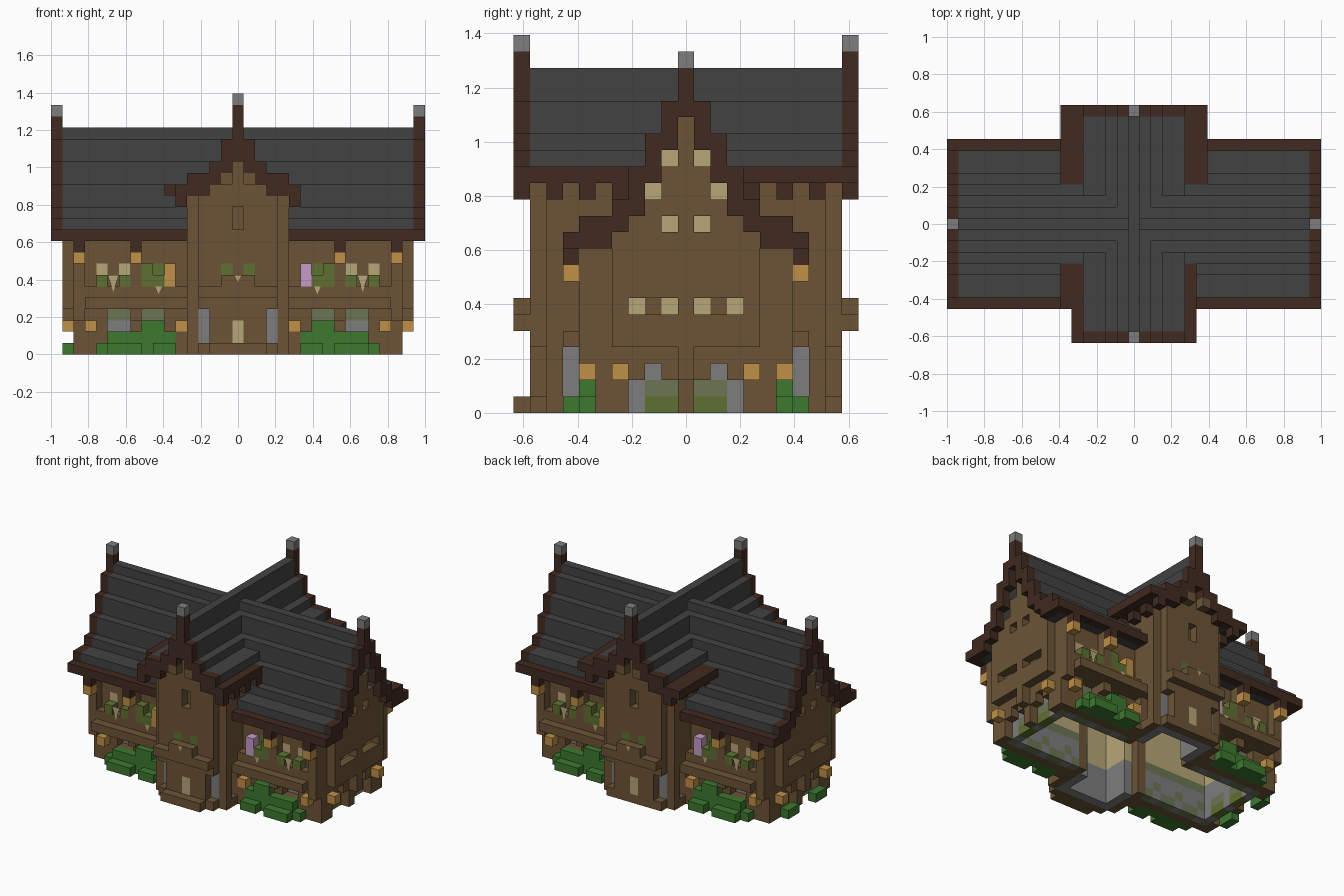
import bpy
import bmesh
from mathutils import Vector

cube = bpy.data.objects.get("Cube")
if cube:
    bpy.data.objects.remove(cube, do_unlink=True)

U = 2 / 33  # size of one block


def material(name, hexa):
    def lin(c):
        c /= 255
        return c / 12.92 if c < 0.04045 else ((c + 0.055) / 1.055) ** 2.4
    col = [lin(int(hexa[i:i + 2], 16)) for i in (0, 2, 4)] + [1]
    m = bpy.data.materials.new(name)
    m.diffuse_color = col
    m.use_nodes = True
    m.node_tree.nodes["Principled BSDF"].inputs["Base Color"].default_value = col
    return m


PALETTE = dict(slate="424242", dark_timber="412a20", timber="6c5436", pale_wood="b7a677",
               lantern="c09048", stone="7d7d7d", moss="6c7555", leaf="3d782f",
               ivy="5f7031", blossom="c69ac8")
MATS = {n: material(n, h) for n, h in PALETTE.items()}

cells = {}  # block position -> (part, colour)


def fill(part, mat, xs, ys, zs):
    """Fill inclusive block ranges; a single number means one layer."""
    rng = [(a, a) if isinstance(a, int) else sorted(a) for a in (xs, ys, zs)]
    for x in range(rng[0][0], rng[0][1] + 1):
        for y in range(rng[1][0], rng[1][1] + 1):
            for z in range(rng[2][0], rng[2][1] + 1):
                cells[x, y, z] = (part, mat)


def carve(x, y, z0, z1):
    for z in range(z0, z1 + 1):
        cells.pop((x, y, z), None)


def lining(x, y, mossy):
    """Stone behind the ground floor walls, pale boards above."""
    fill("stone_lining", "stone", x, y, (0, 3))
    for z in mossy:
        cells[x, y, z] = ("stone_lining", "moss")
    fill("board_lining", "pale_wood", x, y, (4, 9))


# Roof tops by distance from the ridge, and undersides of the gable trims
MAIN_TOP = [20, 19, 17, 15, 13, 12, 12, 11]
MAIN_LOW = [18, 16, 14, 12, 11, 10, 10, 10]
CROSS_TOP = [21, 19, 17, 16, 16, 15]
CROSS_LOW = [17, 16, 15, 14, 14, 13]
SIDES = (-1, 1)

# Long walls and ends with their linings; the inside is open from below
for s in SIDES:
    for t in SIDES:
        fill("long_wall", "timber", (4 * t, 13 * t), 5 * s, (0, 9))
        fill("corner_post", "timber", 14 * t, 5 * s, (0, 9))
        for x in range(4, 14):
            lining(x * t, 4 * s, (0, 3) if x % 3 else (1, 3))
    fill("end_wall", "timber", 14 * s, (-4, 4), (0, 3))
    for y in range(-3, 4):
        lining(13 * s, y, (1,) if abs(y) in (1, 2) else ())
        if abs(y) in (1, 2):
            cells[13 * s, y, 0] = ("end_ivy", "ivy")

# Upper gable bays with holes, backed by pale boards
for s in SIDES:
    for y in range(-6, 7):
        low = MAIN_LOW[abs(y)]
        if abs(y) < 5:
            fill("gable_bay", "timber", 15 * s, y, (4, low - 1))
            fill("gable_backing", "pale_wood", 14 * s, y, (4, low - 1))
        else:
            fill("gable_side", "timber", 14 * s, y, (4, low - 1))
    for t in SIDES:
        for y, z in ((1, 6), (2, 6), (3, 6), (1, 11), (2, 13), (1, 15)):
            carve(15 * s, y * t, z, z)
        fill("slot_divider", "timber", 14 * s, 2 * t, 6)
        # Ground floor openings in the ends
        for y in (1, 2, 3):
            carve(14 * s, y * t, 0, 2 if y == 2 else 1)
    fill("end_post", "timber", 15 * s, 0, (2, 3))

# Cross wing: tower walls at front and back, with set-back corners
for s in SIDES:
    for x in range(-3, 4):
        fill("tower_front", "timber", x, 9 * s, (0, CROSS_LOW[abs(x)] - 1))
        lining(x, 8 * s, ())
    for t in SIDES:
        fill("tower_side", "timber", 4 * t, (4 * s, 8 * s), (0, 14))
        for y in range(5, 8):
            lining(3 * t, y * s, ())
        carve(4 * t, 7 * s, 1, 3)
        carve(3 * t, 9 * s, 1, 3)
        cells[t, 9 * s, 7] = ("tower_ivy", "ivy")
    carve(0, 9 * s, 11, 12)
    fill("tower_backing", "timber", 0, 8 * s, (10, 13))
    fill("tower_ledge", "timber", (-3, 3), 10 * s, 5)
    fill("tower_flower_box", "timber", (-1, 1), 10 * s, 6)
    fill("door", "pale_wood", 0, 9 * s, (1, 2))
fill("door_step", "timber", (-2, 2), -10, 0)

# Main roof, gable trims and end posts
for y in range(-7, 8):
    k = abs(y)
    top = MAIN_TOP[k]
    colour = "dark_timber" if k == 7 else "slate"
    part = "main_eave" if k == 7 else "main_roof"
    for s in SIDES:
        fill(part, colour, (5 * s, 15 * s), y, (max(10, top - 2), top - 1))
        fill("gable_trim", "dark_timber", 16 * s, y, (MAIN_LOW[k], top - 1))
    if k < 5:
        fill("main_roof", "slate", (-4, 4), y, (top - 2, top - 1))
for s in SIDES:
    fill("gable_post", "dark_timber", 16 * s, 0, (18, 20))
    fill("post_cap", "stone", 16 * s, 0, 21)

# Cross roof, eaves with brackets, trims and posts
for x in range(-5, 6):
    k = abs(x)
    top = CROSS_TOP[k]
    if k < 5:
        for y in range(-9, 10):
            if abs(y) > 4 or top > MAIN_TOP[abs(y)]:
                fill("cross_roof", "slate", x, y, (top - 2, top - 1))
    for s in SIDES:
        fill("tower_trim", "dark_timber", x, 10 * s, (CROSS_LOW[k], top - 1))
for s in SIDES:
    for t in SIDES:
        fill("tower_peak_post", "timber", t, 10 * s, 15)
        fill("cross_eave", "dark_timber", 5 * t, (4 * s, 10 * s), 14)
        for y in (4, 6, 8):
            fill("eave_bracket", "dark_timber", 5 * t, y * s, 13)
    fill("tower_post", "dark_timber", 0, 10 * s, (17, 21))
    fill("post_cap", "stone", 0, 10 * s, 22)
    fill("wide_eave", "dark_timber", 6 * s, (4, 10), 14)
fill("wide_eave", "dark_timber", -6, (-7, -4), 14)

# Balconies, posts, eave brackets, lanterns, bushes and window boxes
BUSH = dict(zip(range(6, 13), [2, 3, 3, 2, 2, 2, 1]))
for s in SIDES:
    for t in SIDES:
        fill("balcony", "timber", (5 * t, 14 * t), 6 * s, (4, 5))
        fill("balcony_ledge", "timber", (5 * t, 13 * t), 7 * s, 4)
        for x in (9, 14):
            fill("balcony_post", "timber", x * t, 6 * s, (3, 9))
            fill("eave_bracket", "dark_timber", x * t, 7 * s, 9)
            fill("eave_lantern", "lantern", x * t, 7 * s, 8)
        fill("corner_foot", "timber", 5 * t, 6 * s, (0, 1))
        for x in (5, 13):
            fill("wall_lantern", "lantern", x * t, 6 * s, 2)
        fill("end_lantern", "lantern", 15 * t, 4 * s, 2)
        for x, h in BUSH.items():
            fill("bush", "leaf", x * t, 6 * s, (0, h - 1))
            if x % 4:
                fill("bush", "leaf", x * t, 7 * s, 0)
            if x not in (6, 9, 12):
                carve(x * t, 5 * s, 2, 3)
        for x in (10, 12):
            fill("upper_window", "pale_wood", x * t, 5 * s, 7)
            fill("window_box", "ivy", x * t, 6 * s, 6)
        fill("window_box", "ivy", (7 * t, 8 * t), 6 * s, 6)
        fill("window_box", "ivy", 8 * t, 6 * s, 7)
        fill("window_ivy", "ivy", 7 * t, 5 * s, 7)
    fill("blossom", "blossom", 6 * s, -6 * s, (6, 7))
    fill("balcony_lantern", "lantern", -6 * s, -6 * s, (6, 7))
    fill("end_bush", "leaf", -15, (2 * s, 3 * s), 0)

# Turn each part into one mesh made of its exposed faces
DIRS = [Vector(d) for d in ((1, 0, 0), (-1, 0, 0), (0, 1, 0), (0, -1, 0), (0, 0, 1), (0, 0, -1))]
parts = {}
for pos, (part, mat) in cells.items():
    parts.setdefault(part, []).append((pos, mat))


def add_object(name, bm, mats):
    me = bpy.data.meshes.new(name)
    bm.to_mesh(me)
    bm.free()
    for m in mats:
        me.materials.append(MATS[m])
    ob = bpy.data.objects.new(name, me)
    bpy.context.scene.collection.objects.link(ob)


for part, blocks in parts.items():
    bm = bmesh.new()
    mats = sorted({m for _, m in blocks})
    for pos, mat in blocks:
        centre = Vector(pos) + Vector((0, 0, 0.5))
        for d in DIRS:
            if tuple(int(c) for c in Vector(pos) + d) in cells:
                continue
            a = Vector((d.y, d.z, d.x)) / 2
            b = d.cross(a)
            mid = centre + d / 2
            ring = [mid + a + b, mid - a + b, mid - a - b, mid + a - b]
            f = bm.faces.new([bm.verts.new(p * U) for p in ring])
            f.material_index = mats.index(mat)
    bmesh.ops.remove_doubles(bm, verts=bm.verts, dist=U / 20)
    bmesh.ops.dissolve_limit(bm, angle_limit=0.02, verts=bm.verts, edges=bm.edges,
                             delimit={'MATERIAL'})
    add_object(part, bm, mats)

# Hanging leaves on the rails: flat plates given by place, half width, top and tip
LEAVES = [(11, 6.54, 0.5, 7, 5.5), (-11, 6.54, 0.5, 7, 5.5), (7, 6.54, 0.3, 6, 5.3),
          (-7, 6.54, 0.3, 6, 5.3), (0, 10.54, 0.3, 7, 6.4)]
for s in SIDES:
    for x, y, w, top, tip in LEAVES:
        bm = bmesh.new()
        tri = [(x + w * s, y * s, top), (x - w * s, y * s, top), (x, y * s, tip)]
        bm.faces.new([bm.verts.new(Vector(p) * U) for p in tri])
        add_object("hanging_leaf", bm, ["pale_wood"])
